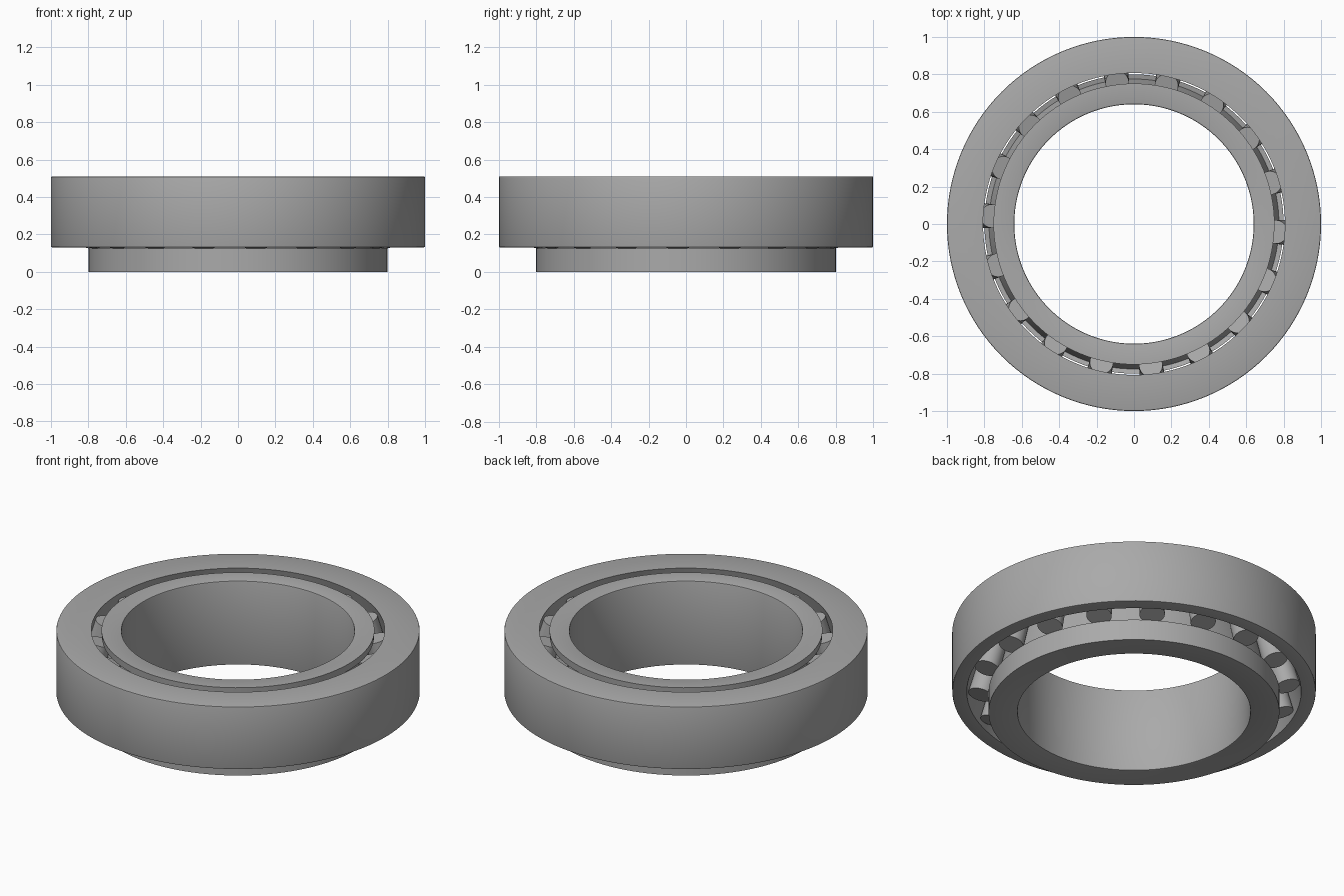
import bpy, bmesh, math

if "Cube" in bpy.data.objects:
    bpy.data.objects.remove(bpy.data.objects["Cube"])

steel = bpy.data.materials.new("steel grey")
steel.diffuse_color = (0.4, 0.4, 0.4, 1)
steel.use_nodes = True
steel.node_tree.nodes["Principled BSDF"].inputs["Base Color"].default_value = steel.diffuse_color


def lathe(name, profile, steps=128):
    """Revolve a closed (radius, z) profile around the z axis."""
    bm = bmesh.new()
    rings = []
    for i in range(steps):
        a = 2 * math.pi * i / steps
        rings.append([bm.verts.new((r * math.cos(a), r * math.sin(a), z)) for r, z in profile])
    n = len(profile)
    for i in range(steps):
        p, q = rings[i], rings[(i + 1) % steps]
        for j in range(n):
            k = (j + 1) % n
            bm.faces.new((p[j], q[j], q[k], p[k]))
    bmesh.ops.recalc_face_normals(bm, faces=bm.faces)
    return finish(name, bm)


def finish(name, bm):
    mesh = bpy.data.meshes.new(name)
    bm.to_mesh(mesh)
    bm.free()
    mesh.materials.append(steel)
    ob = bpy.data.objects.new(name, mesh)
    bpy.context.collection.objects.link(ob)
    bpy.context.view_layer.objects.active = ob
    ob.select_set(True)
    bpy.ops.object.shade_smooth_by_angle(angle=math.radians(30))
    ob.select_set(False)
    return ob


# Outer ring with conical raceway and softened outer edges
lathe("outer_ring", [(0.92, 0.13), (0.992, 0.13), (0.998, 0.132), (1.0, 0.138),
                     (1.0, 0.502), (0.998, 0.508), (0.992, 0.51), (0.807, 0.51)])

# Inner ring: wide bottom flange, conical raceway, narrow top rib
lathe("inner_ring", [(0.648, 0.0), (0.80, 0.0), (0.80, 0.126), (0.775, 0.119),
                     (0.695, 0.453), (0.748, 0.468), (0.751, 0.51), (0.648, 0.51),
                     (0.642, 0.508), (0.64, 0.502), (0.64, 0.008), (0.642, 0.002)])

# Tapered rollers, each tilted to lie between the raceways
COUNT, OFFSET = 18, math.radians(-3.2)
BOTTOM, TOP = (0.845, 0.138), (0.760, 0.450)
R_BOTTOM, R_TOP, SIDES = 0.070, 0.063, 40
length = math.dist(BOTTOM, TOP)
ar, az = (TOP[0] - BOTTOM[0]) / length, (TOP[1] - BOTTOM[1]) / length
for i in range(COUNT):
    a = OFFSET + 2 * math.pi * i / COUNT
    c, s = math.cos(a), math.sin(a)
    bm = bmesh.new()
    loops = []
    for (r0, z0), rad in ((BOTTOM, R_BOTTOM), (TOP, R_TOP)):
        loop = []
        for k in range(SIDES):
            t = 2 * math.pi * k / SIDES
            u, v = rad * math.cos(t), rad * math.sin(t)
            r, z = r0 + u * az, z0 - u * ar
            loop.append(bm.verts.new((r * c - v * s, r * s + v * c, z)))
        loops.append(loop)
    lo, hi = loops
    for k in range(SIDES):
        m = (k + 1) % SIDES
        bm.faces.new((lo[k], lo[m], hi[m], hi[k]))
    bm.faces.new(lo)
    bm.faces.new(hi)
    bmesh.ops.recalc_face_normals(bm, faces=bm.faces)
    finish(f"roller_{i + 1}", bm)
